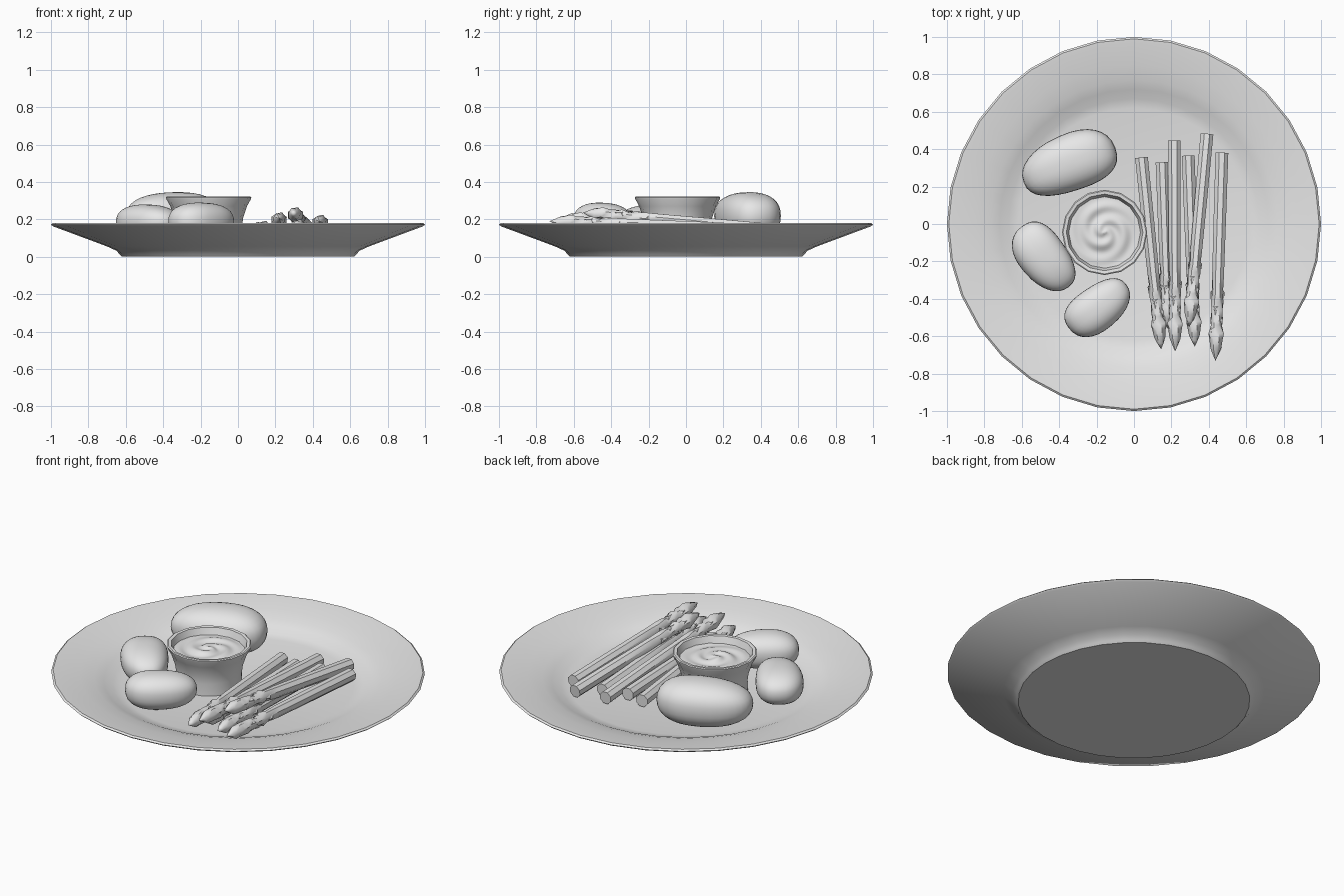
import bpy, bmesh, math
from mathutils import Vector, Matrix

cube = bpy.data.objects.get("Cube")
if cube:
    bpy.data.objects.remove(cube, do_unlink=True)

grey = bpy.data.materials.new("light grey")
grey.use_nodes = True
COLOUR = (0.8, 0.8, 0.8, 1)
grey.diffuse_color = COLOUR
grey.node_tree.nodes["Principled BSDF"].inputs["Base Color"].default_value = COLOUR


def finish(name, bm, angle=35):
    """Turn a bmesh into a smooth shaded object."""
    bmesh.ops.recalc_face_normals(bm, faces=bm.faces)
    mesh = bpy.data.meshes.new(name)
    bm.to_mesh(mesh)
    bm.free()
    mesh.materials.append(grey)
    obj = bpy.data.objects.new(name, mesh)
    bpy.context.collection.objects.link(obj)
    bpy.ops.object.select_all(action='DESELECT')
    obj.select_set(True)
    bpy.context.view_layer.objects.active = obj
    bpy.ops.object.shade_smooth_by_angle(angle=math.radians(angle))
    return obj


def skin(bm, rings):
    """Bridge closed rings of vertices; a one-vertex ring is a pole."""
    for a, b in zip(rings, rings[1:]):
        n = max(len(a), len(b))
        for i in range(n):
            j = (i + 1) % n
            if len(a) == 1:
                bm.faces.new((a[0], b[i], b[j]))
            elif len(b) == 1:
                bm.faces.new((a[i], a[j], b[0]))
            else:
                bm.faces.new((a[i], a[j], b[j], b[i]))


def lathe(name, profile, sides, centre=(0, 0), angle=35):
    """Revolve (radius, height) points around a vertical axis."""
    bm = bmesh.new()
    rings = []
    for r, z in profile:
        n = sides if r > 0 else 1
        rings.append([bm.verts.new((centre[0] + r * math.cos(math.tau * i / n),
                                    centre[1] + r * math.sin(math.tau * i / n), z))
                      for i in range(n)])
    skin(bm, rings)
    return finish(name, bm, angle)


# Plate
lathe("plate", [(0, 0), (0.62, 0), (0.632, 0.012), (0.65, 0.032), (0.70, 0.055),
                (0.99, 0.163), (1, 0.172), (0.99, 0.18), (0.97, 0.178),
                (0.85, 0.158), (0.77, 0.142), (0.72, 0.125), (0.67, 0.102),
                (0.62, 0.092), (0, 0.09)], 32)

# Dip bowl
BOWL = (-0.157, -0.045)
lathe("bowl", [(0, 0.088), (0.18, 0.088), (0.178, 0.16), (0.185, 0.21), (0.205, 0.27),
               (0.226, 0.308), (0.228, 0.318), (0.222, 0.322), (0.205, 0.32),
               (0.198, 0.30), (0.18, 0.25), (0, 0.24)], 16, BOWL)

# Dip with a swirled surface
bm = bmesh.new()
rings = [[bm.verts.new((*BOWL, 0.302))]]
STEPS, SIDES = 22, 48
for k in range(1, STEPS + 1):
    t = k / STEPS
    ring = []
    for i in range(SIDES):
        a = math.tau * i / SIDES
        swirl = math.sin(a * 2 + t * 15) * 0.006 + math.sin(a - t * 9) * 0.004
        z = 0.282 + 0.016 * (1 - t) ** 2 + swirl * min(1, 5 * t) * (1 - t ** 3)
        ring.append(bm.verts.new((BOWL[0] + 0.199 * t * math.cos(a),
                                  BOWL[1] + 0.199 * t * math.sin(a), z)))
    rings.append(ring)
skin(bm, rings)
dip = finish("dip", bm, 60)
if dip.data.polygons[0].normal.z < 0:
    dip.data.flip_normals()


# Potatoes: rounded blocks, fuller at one end and a little bent
def potato(name, x, y, turn, size, height):
    bm = bmesh.new()
    bmesh.ops.create_uvsphere(bm, u_segments=32, v_segments=18, radius=1)
    rot = Matrix.Rotation(math.radians(turn), 3, 'Z')
    for v in bm.verts:
        p = Vector([math.copysign(abs(c) ** 0.85, c) for c in v.co])
        full = 1 + 0.09 * p.x
        p = Vector((p.x * size[0], (p.y * full + 0.08 * (1 - p.x ** 2)) * size[1],
                    p.z * (0.96 + 0.06 * p.x) * height / 2))
        v.co = rot @ p + Vector((x, y, 0.088 + height / 2))
    return finish(name, bm, 60)


potato("large_potato", -0.345, 0.315, 21, (0.262, 0.152), 0.262)
potato("left_potato", -0.475, -0.175, 128, (0.205, 0.128), 0.195)
potato("front_potato", -0.195, -0.44, 217, (0.193, 0.118), 0.205)

# Asparagus: (fraction along, radius) with budded, pointed tips
SPEAR = [(0, 0), (0, 0.037), (0.3, 0.036), (0.6, 0.034), (0.68, 0.030), (0.72, 0.035),
         (0.76, 0.028), (0.80, 0.034), (0.83, 0.030), (0.87, 0.040), (0.90, 0.037),
         (0.94, 0.030), (0.97, 0.017), (1, 0)]


def spear(name, butt, tip):
    bm = bmesh.new()
    butt, tip = Vector(butt), Vector(tip)
    along = (tip - butt).normalized()
    side = along.cross(Vector((0, 0, 1))).normalized()
    up = side.cross(along)
    rings = []
    for k, (t, r) in enumerate(SPEAR):
        n = 8 if r else 1
        ring = []
        for i in range(n):
            a = math.tau * (i + 0.5) / n
            bud = 1 + (0.16 * math.cos(2 * a + k * 2.1) if 0.62 < t < 0.95 else 0)
            ring.append(bm.verts.new(butt.lerp(tip, t) + r * bud *
                                     (side * math.cos(a) + up * math.sin(a))))
        rings.append(ring)
    skin(bm, rings)
    # Small scales lying against the head
    for k, t in enumerate((0.66, 0.74, 0.79, 0.84)):
        for h in range(2):
            a = k * 1.3 + h * math.pi
            out = side * math.cos(a) + up * math.sin(a)
            wide = along.cross(out)
            base = butt.lerp(tip, t)
            pts = [base + out * 0.028 - wide * 0.016, base + out * 0.028 + wide * 0.016,
                   base + out * 0.035 + along * 0.05, base + out * 0.038 + along * 0.012]
            bmesh.ops.convex_hull(bm, input=[bm.verts.new(p) for p in pts])
    return finish(name, bm, 40)


SPEARS = [((0.04, 0.355, 0.13), (0.145, -0.67, 0.155)),
          ((0.15, 0.33, 0.13), (0.18, -0.56, 0.14)),
          ((0.215, 0.445, 0.135), (0.22, -0.68, 0.205)),
          ((0.29, 0.365, 0.13), (0.325, -0.655, 0.165)),
          ((0.39, 0.48, 0.14), (0.295, -0.55, 0.235)),
          ((0.47, 0.38, 0.14), (0.435, -0.73, 0.19))]
for number, (butt, tip) in enumerate(SPEARS, 1):
    spear(f"asparagus_spear_{number}", butt, tip)
